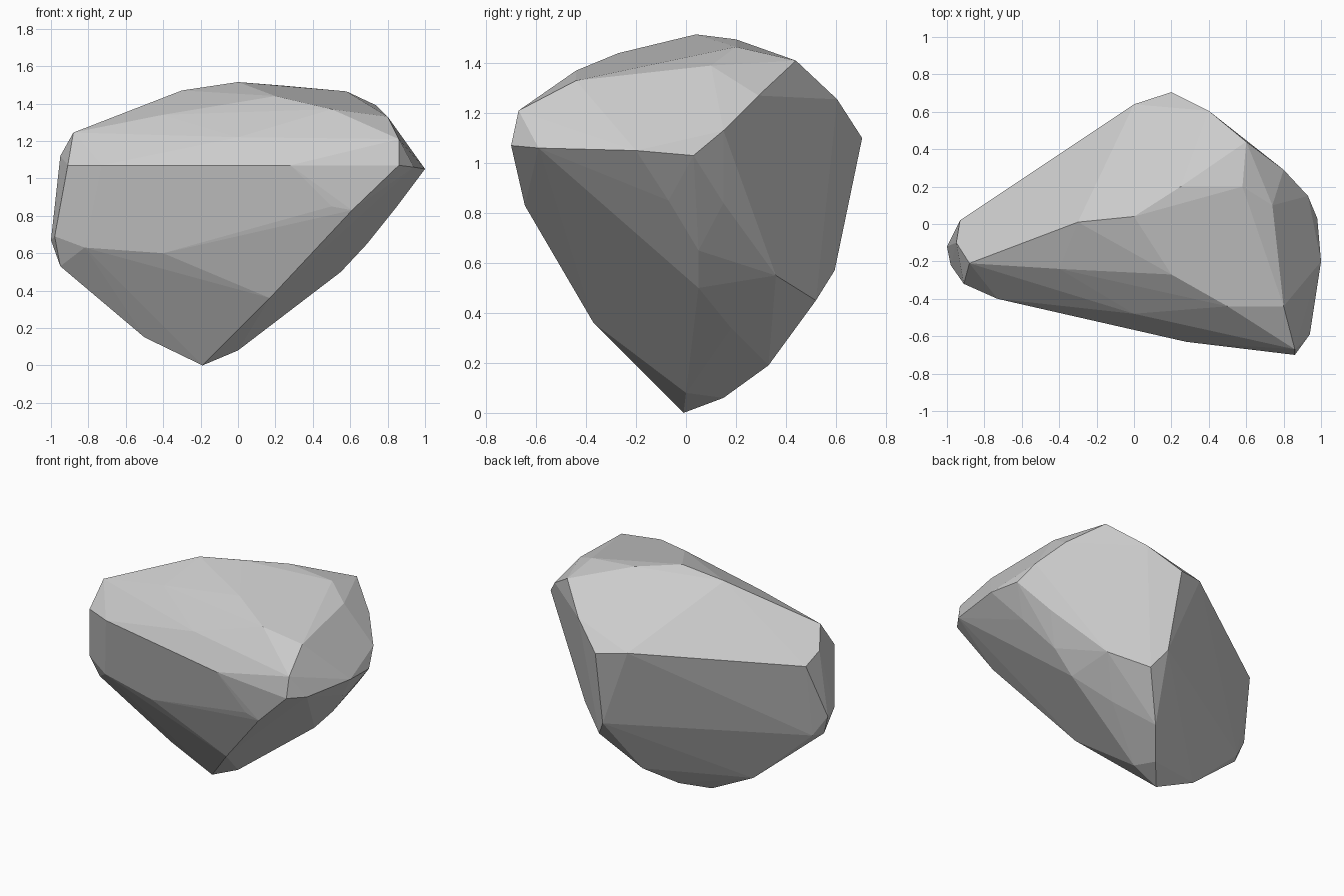
import bpy, bmesh
from math import radians

# corner points of the rock, grouped by region
crown = [(0, .04, 1.515), (.25, .2, 1.495), (.58, .2, 1.465), (.6, .44, 1.41),
         (.8, -.44, 1.33), (.5, -.44, 1.37), (.2, -.27, 1.44), (-.4, -.24, 1.34),
         (-.3, .01, 1.47), (-.88, -.21, 1.245), (.8, .29, 1.27), (.74, .1, 1.39)]
front = [(.86, -.67, 1.21), (.86, -.7, 1.07), (.28, -.63, 1.07), (-.73, -.4, 1.07),
         (-.91, -.32, 1.07), (0, -.48, 1.22), (.5, -.63, .85), (.61, -.645, .83),
         (-.4, -.37, .6), (-.82, -.28, .63)]
back = [(.2, .705, 1.1), (0, .64, 1.13), (-.93, .02, 1.05), (-.91, -.08, .53),
        (.22, .595, .57), (.3, .52, .45), (.4, .605, 1.255)]
left_end = [(-1, -.12, .67), (-.98, -.22, .69), (-.95, -.15, .53), (-.95, -.1, 1.12)]
right_end = [(.94, -.59, 1.06), (1, -.2, 1.05), (.98, .03, 1.03), (.93, .15, 1.13),
             (.85, -.07, .85), (.69, .05, .65), (.55, .05, .5), (.655, .28, .76),
             (.81, .15, .84), (.52, .36, .55)]
foot = [(-.19, -.01, 0), (0, 0, .08), (.17, -.37, .36), (-.5, -.02, .15),
        (.1, .33, .19), (-.05, .15, .06), (.33, .18, .34)]

# wrap the points, then merge nearly flat triangles into broad facets
bm = bmesh.new()
for co in crown + front + back + left_end + right_end + foot:
    bm.verts.new(co)
hull = bmesh.ops.convex_hull(bm, input=bm.verts)
inner = [g for g in hull["geom_interior"] if isinstance(g, bmesh.types.BMVert)]
bmesh.ops.delete(bm, geom=inner, context='VERTS')
bmesh.ops.dissolve_limit(bm, angle_limit=radians(1.5), verts=bm.verts, edges=bm.edges)
bmesh.ops.recalc_face_normals(bm, faces=bm.faces)

mesh = bpy.data.meshes.new("rock")
bm.to_mesh(mesh)
bm.free()
bpy.context.collection.objects.link(bpy.data.objects.new("rock", mesh))
